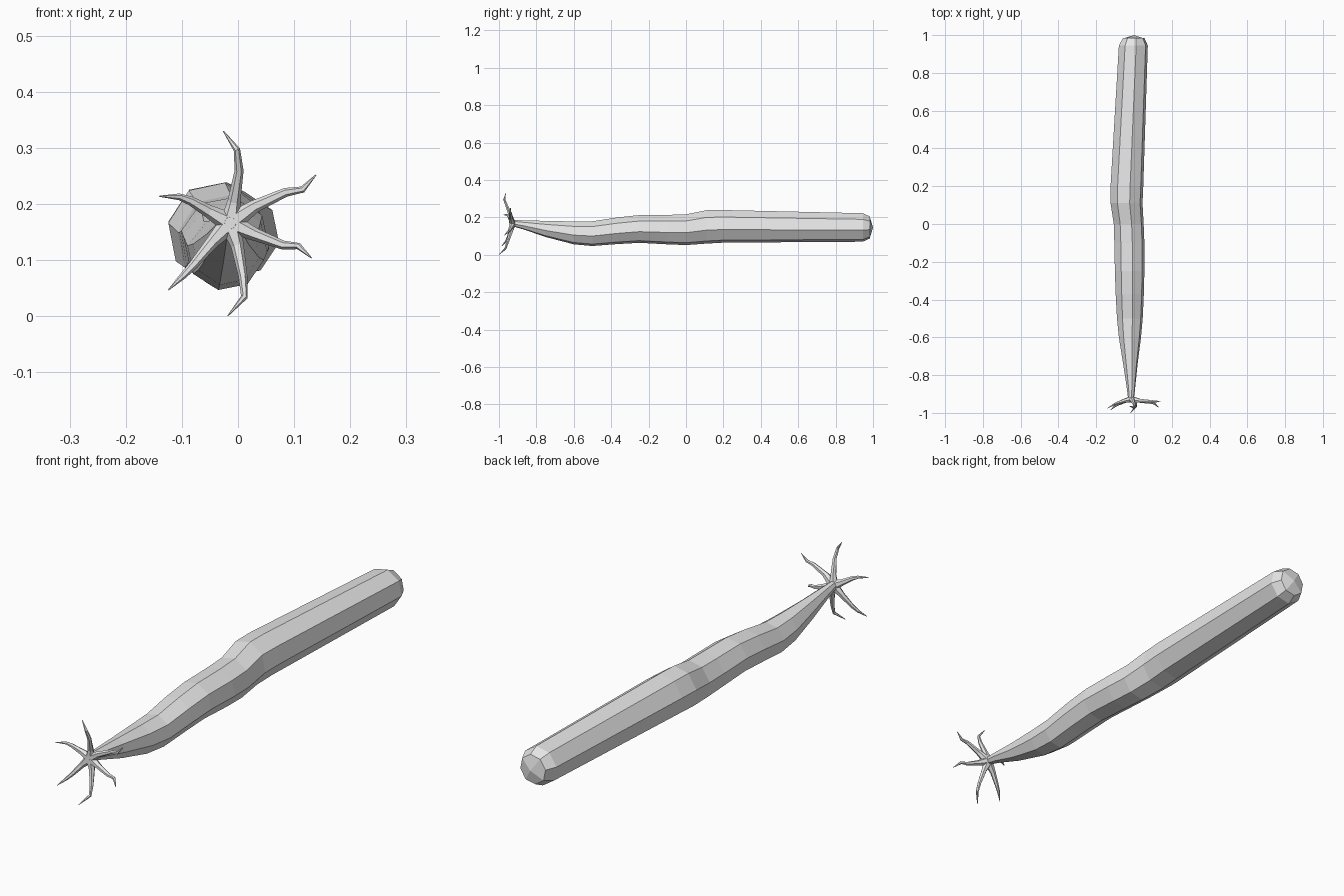
import bpy, bmesh, math
from mathutils import Vector

cube = bpy.data.objects.get("Cube")
if cube:
    bpy.data.objects.remove(cube, do_unlink=True)

grey = bpy.data.materials.new("plain grey")
grey.use_nodes = True
grey.diffuse_color = (0.8, 0.8, 0.8, 1)
grey.node_tree.nodes["Principled BSDF"].inputs["Base Color"].default_value = (0.8, 0.8, 0.8, 1)


def bridge(bm, rings):
    for a, b in zip(rings, rings[1:]):
        n = len(a)
        for i in range(n):
            j = (i + 1) % n
            bm.faces.new((a[i], a[j], b[j], b[i]))


def finish(bm, name):
    bmesh.ops.recalc_face_normals(bm, faces=bm.faces)
    mesh = bpy.data.meshes.new(name)
    bm.to_mesh(mesh)
    bm.free()
    mesh.materials.append(grey)
    obj = bpy.data.objects.new(name, mesh)
    bpy.context.collection.objects.link(obj)
    return obj


# Body: eight-sided loft, each station is y, left x, right x, bottom z, top z
stations = [
    (-0.945, -0.024, -0.004, 0.155, 0.177),
    (-0.92, -0.032, 0.0, 0.15, 0.186),
    (-0.87, -0.038, 0.006, 0.136, 0.184),
    (-0.75, -0.056, 0.018, 0.095, 0.181),
    (-0.6, -0.08, 0.037, 0.056, 0.178),
    (-0.5, -0.09, 0.046, 0.047, 0.179),
    (-0.37, -0.097, 0.052, 0.057, 0.199),
    (-0.25, -0.101, 0.055, 0.064, 0.212),
    (-0.1, -0.104, 0.055, 0.056, 0.213),
    (0.0, -0.107, 0.051, 0.052, 0.216),
    (0.11, -0.124, 0.045, 0.06, 0.238),
    (0.2, -0.124, 0.049, 0.065, 0.239),
    (0.945, -0.08, 0.073, 0.07, 0.222),
    (0.985, -0.058, 0.055, 0.088, 0.204),
]
SIDES = 8
bm = bmesh.new()
rings = []
for y, x0, x1, z0, z1 in stations:
    ring = []
    for i in range(SIDES):
        a = math.radians(34) + math.tau * i / SIDES
        ring.append(bm.verts.new(((x0 + x1) / 2 + (x1 - x0) / 1.96 * math.cos(a), y,
                                  (z0 + z1) / 2 + (z1 - z0) / 1.96 * math.sin(a))))
    rings.append(ring)
bridge(bm, rings)
bm.faces.new(rings[0])
# Rounded tail end made of four quads around a centre point
tail, centre = rings[-1], bm.verts.new((0, 1.0, 0.145))
for i in range(0, SIDES, 2):
    bm.faces.new((tail[i], tail[i + 1], tail[(i + 2) % SIDES], centre))
finish(bm, "body")

# Tentacles: front-plane paths (x, z) with the depth of the bend and of the tip
HUB = (-0.014, 0.166)
tentacles = {
    "top_tentacle": ([(-0.007, 0.205), (0.002, 0.26), (-0.002, 0.297), (-0.026, 0.33)], -0.972, -0.963),
    "upper_left_tentacle": ([(0.03, 0.196), (0.085, 0.221), (0.115, 0.226), (0.139, 0.252)], -0.94, -0.938),
    "lower_left_tentacle": ([(0.03, 0.146), (0.08, 0.127), (0.108, 0.125), (0.131, 0.104)], -0.95, -0.972),
    "bottom_tentacle": ([(-0.001, 0.125), (0.009, 0.07), (0.011, 0.034), (-0.018, 0.001)], -0.965, -0.999),
    "lower_right_tentacle": ([(-0.046, 0.132), (-0.08, 0.091), (-0.098, 0.072), (-0.124, 0.047)], -0.962, -0.985),
    "upper_right_tentacle": ([(-0.052, 0.187), (-0.085, 0.206), (-0.105, 0.213), (-0.14, 0.214)], -0.955, -0.975),
}
radii = (0.019, 0.0115, 0.008, 0.006, 0.001)
for name, (path, bend, tip) in tentacles.items():
    depths = (-0.928, -0.936, bend * 0.6 - 0.936 * 0.4, bend, tip)
    points = [Vector((x, y, z)) for (x, z), y in zip([HUB] + path, depths)]
    bm = bmesh.new()
    rings = []
    for k, p in enumerate(points):
        along = (points[min(k + 1, 4)] - points[max(k - 1, 0)]).normalized()
        side = along.cross(Vector((0, 1, 0))).normalized()
        up = side.cross(along)
        rings.append([bm.verts.new(p + radii[k] * (side * math.cos(t) + up * math.sin(t)))
                      for t in (math.tau * i / 6 for i in range(6))])
    bridge(bm, rings)
    bm.faces.new(rings[0])
    bm.faces.new(rings[-1])
    finish(bm, name)
